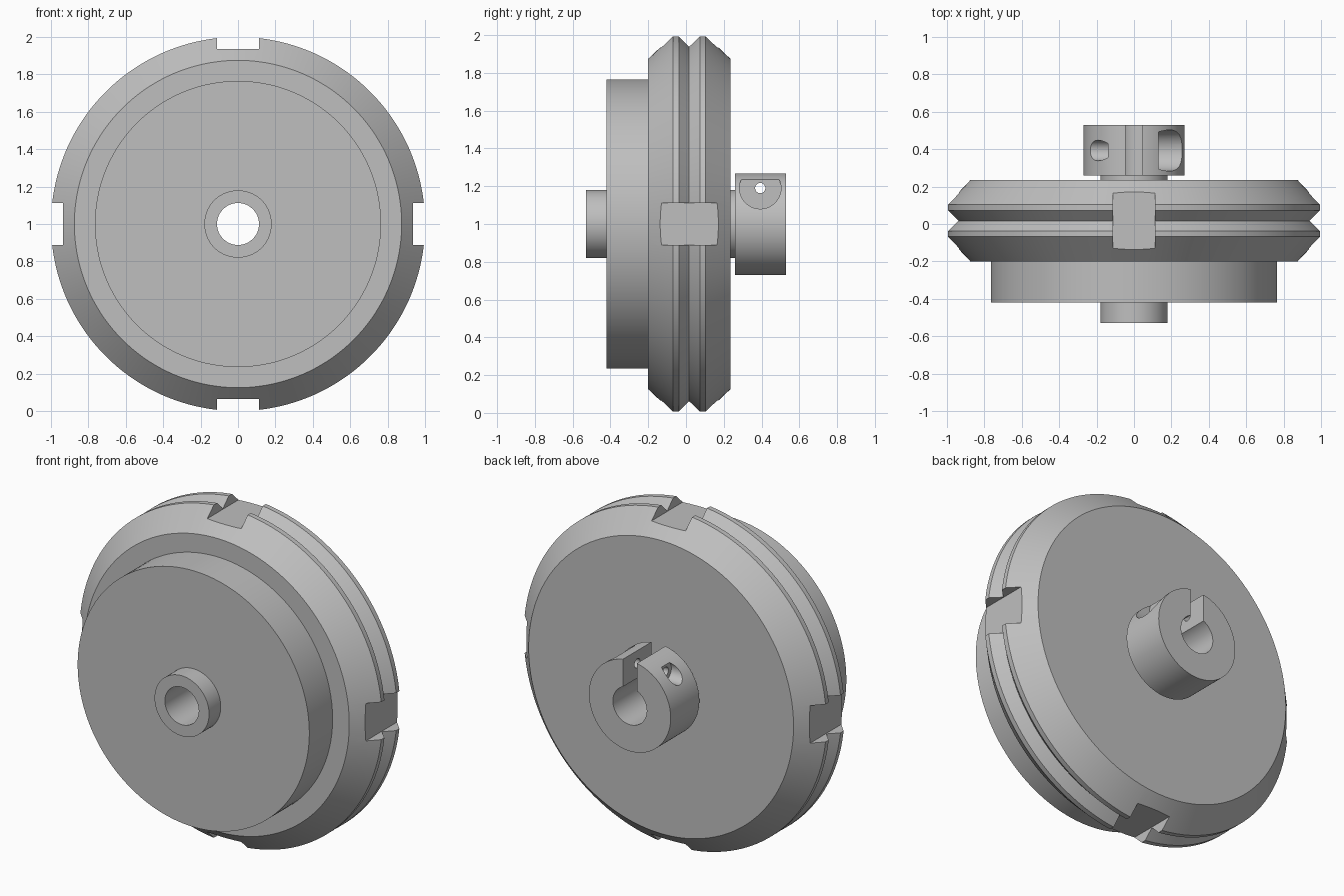
import bpy, bmesh
from math import cos, sin, pi, radians
from mathutils import Matrix

if "Cube" in bpy.data.objects:
    bpy.data.objects.remove(bpy.data.objects["Cube"])

steel = bpy.data.materials.new("grey_steel")
steel.use_nodes = True
grey = (0.52, 0.52, 0.52, 1)
steel.diffuse_color = grey
steel.node_tree.nodes["Principled BSDF"].inputs["Base Color"].default_value = grey

AXLE_Z = 1.0
BORE = 0.112


def add_object(name, bm):
    bmesh.ops.recalc_face_normals(bm, faces=bm.faces)
    mesh = bpy.data.meshes.new(name)
    bm.to_mesh(mesh)
    bm.free()
    mesh.materials.append(steel)
    obj = bpy.data.objects.new(name, mesh)
    bpy.context.collection.objects.link(obj)
    return obj


def lathe(name, profile, sides=128):
    """Revolve a closed (radius, y) profile about the axle."""
    bm = bmesh.new()
    rings = []
    for i in range(sides):
        a = 2 * pi * (i + 0.5) / sides
        rings.append([bm.verts.new((r * cos(a), y, AXLE_Z + r * sin(a))) for r, y in profile])
    n = len(profile)
    for i, ring in enumerate(rings):
        after = rings[(i + 1) % sides]
        for j in range(n):
            k = (j + 1) % n
            bm.faces.new((ring[j], ring[k], after[k], after[j]))
    return add_object(name, bm)


def box(x, y, z):
    """Box cutter from (low, high) ranges."""
    bm = bmesh.new()
    bmesh.ops.create_cube(bm, size=1)
    for v in bm.verts:
        v.co = [lo + (c + 0.5) * (hi - lo) for c, (lo, hi) in zip(v.co, (x, y, z))]
    return add_object("cutter", bm)


def drill(radius, x0, x1, y, z):
    """Round cutter running along x."""
    bm = bmesh.new()
    place = Matrix.Translation(((x0 + x1) / 2, y, z)) @ Matrix.Rotation(pi / 2, 4, "Y")
    bmesh.ops.create_cone(bm, cap_ends=True, segments=40, radius1=radius,
                          radius2=radius, depth=x1 - x0, matrix=place)
    return add_object("cutter", bm)


def cut(obj, cutters):
    """Subtract the cutters, then smooth the round surfaces."""
    bpy.ops.object.select_all(action="DESELECT")
    bpy.context.view_layer.objects.active = obj
    obj.select_set(True)
    for cutter in cutters:
        cutter.hide_render = True
        mod = obj.modifiers.new("cut", "BOOLEAN")
        mod.operation = "DIFFERENCE"
        mod.solver = "EXACT"
        mod.object = cutter
        bpy.ops.object.modifier_apply(modifier=mod.name)
        bpy.data.objects.remove(cutter)
    bpy.ops.object.shade_smooth_by_angle(angle=radians(25))


# Wheel: front hub, stepped disc, bevelled rim with a V groove, rear neck
wheel = lathe("grooved_wheel", [
    (BORE, -0.53), (0.18, -0.53), (0.18, -0.42), (0.765, -0.42), (0.765, -0.20),
    (0.875, -0.20), (1.0, -0.068), (1.0, -0.038), (0.945, 0.017), (1.0, 0.073),
    (1.0, 0.103), (0.875, 0.235), (0.18, 0.235), (0.18, 0.26), (BORE, 0.26)])

# Four square notches around the rim
half, floor, out = 0.112, 0.935, 1.2
notches = []
for s in (-1, 1):
    span = sorted((s * floor, s * out))
    notches.append(box(span, (-0.3, 0.3), (AXLE_Z - half, AXLE_Z + half)))
    notches.append(box((-half, half), (-0.3, 0.3), [AXLE_Z + v for v in span]))
cut(wheel, notches)

# Split clamp collar with its slot and cross-drilled screw hole
collar = lathe("clamp_collar", [(BORE, 0.26), (0.27, 0.26), (0.27, 0.53), (BORE, 0.53)])
screw_y, screw_z = 0.393, AXLE_Z + 0.19
cut(collar, [
    box((-0.046, 0.046), (0.2, 0.6), (AXLE_Z + 0.05, AXLE_Z + 0.4)),
    drill(0.11, 0.13, 0.4, screw_y, screw_z),
    drill(0.055, -0.4, -0.14, screw_y, screw_z),
    drill(0.027, -0.3, 0.3, screw_y, screw_z)])
